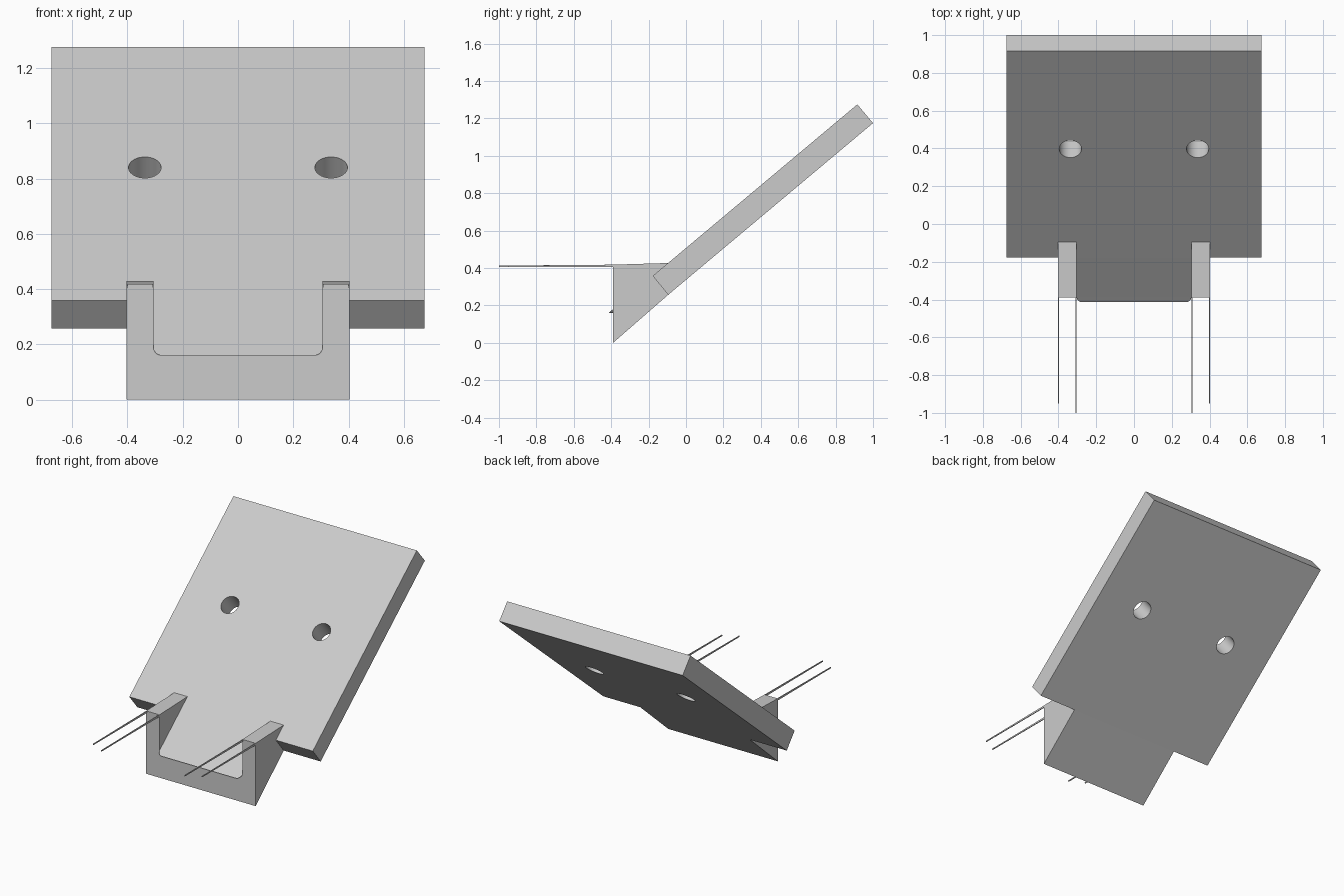
import bpy, bmesh, math
from mathutils import Vector, Matrix

if "Cube" in bpy.data.objects:
    bpy.data.objects.remove(bpy.data.objects["Cube"])

grey = bpy.data.materials.new("light grey")
grey.use_nodes = True
grey.diffuse_color = (0.6, 0.6, 0.6, 1)
grey.node_tree.nodes["Principled BSDF"].inputs["Base Color"].default_value = (0.6, 0.6, 0.6, 1)


def add_object(name, bm):
    bmesh.ops.recalc_face_normals(bm, faces=bm.faces)
    mesh = bpy.data.meshes.new(name)
    bm.to_mesh(mesh)
    bm.free()
    mesh.materials.append(grey)
    obj = bpy.data.objects.new(name, mesh)
    bpy.context.collection.objects.link(obj)
    return obj


def extrude(points, offset):
    """Solid made by sweeping a flat outline along an offset."""
    bm = bmesh.new()
    face = bm.faces.new([bm.verts.new(p) for p in points])
    swept = bmesh.ops.extrude_face_region(bm, geom=[face], use_keep_orig=True)
    moved = [g for g in swept["geom"] if isinstance(g, bmesh.types.BMVert)]
    bmesh.ops.translate(bm, verts=moved, vec=offset)
    return bm


def side_part(name, profile, x0, x1):
    return add_object(name, extrude([(x0, y, z) for y, z in profile], (x1 - x0, 0, 0)))


# Key points of the side profile (y, z)
LOW, FRONT_EDGE = (-0.095, 0.257), (-0.178, 0.358)
SLOPE = math.atan2(0.918, 1.095)
UP = Vector((0, -math.sin(SLOPE), math.cos(SLOPE)))
HALF, INNER, OUTER, FRONT = 0.675, 0.305, 0.403, -0.39

# Tilted plate with two drilled holes
plate = side_part("tilted_plate", [LOW, (1.0, 1.175), (0.916, 1.275), FRONT_EDGE], -HALF, HALF)
for side in (-1, 1):
    bm = bmesh.new()
    bmesh.ops.create_cone(bm, cap_ends=True, segments=48, radius1=0.059, radius2=0.059, depth=0.6,
                          matrix=Matrix.Translation((side * 0.337, 0.397, 0.84))
                          @ Matrix.Rotation(SLOPE, 4, "X"))
    cutter = add_object("hole_cutter", bm)
    cutter.hide_render = True
    cutter.hide_viewport = True
    cut = plate.modifiers.new("hole", "BOOLEAN")
    cut.operation = "DIFFERENCE"
    cut.solver = "EXACT"
    cut.object = cutter

# Bake the holes, then drop the cutters
bpy.context.view_layer.update()
graph = bpy.context.evaluated_depsgraph_get()
drilled = bpy.data.meshes.new_from_object(plate.evaluated_get(graph))
plate.modifiers.clear()
plate.data = drilled
for obj in [o for o in bpy.data.objects if o.name.startswith("hole_cutter")]:
    bpy.data.objects.remove(obj)
bpy.context.view_layer.objects.active = plate
plate.select_set(True)
bpy.ops.object.shade_smooth_by_angle(angle=math.radians(30))

# Foot wedge between the cheeks
side_part("foot_floor", [(FRONT, 0), (FRONT, 0.18), FRONT_EDGE, LOW], -INNER, INNER)

# Overhanging floor lip with rounded lower corners
radius = 0.028
outline = [(INNER, 0, 0.3)]
for side, start in ((1, 0), (-1, 90)):
    for i in range(7):
        a = math.radians(start + i * 15)
        outline.append((side * (INNER - radius) + radius * math.cos(a), 0,
                        0.16 + radius - radius * math.sin(a)))
outline.append((-INNER, 0, 0.3))
bm = extrude([(x, -0.45, z) for x, y, z in outline], (0, 0.06, 0))
cut = bmesh.ops.bisect_plane(bm, geom=bm.verts[:] + bm.edges[:] + bm.faces[:],
                             plane_co=(0, *FRONT_EDGE), plane_no=UP, clear_outer=True)
bmesh.ops.holes_fill(bm, edges=[e for e in bm.edges if e.is_boundary])
add_object("floor_lip", bm)

# Cheeks and the thin spikes that run forward from their top edges
for name, side in (("left", 1), ("right", -1)):
    side_part(name + "_cheek", [(FRONT, 0), (FRONT, 0.418), (-0.095, 0.427), LOW],
              side * INNER, side * OUTER)
    for label, x0, x1, tip in (("inner", INNER, INNER + 0.005, -1.0),
                               ("outer", OUTER - 0.005, OUTER, -0.95)):
        side_part(f"{name}_{label}_spike",
                  [(FRONT, 0.405), (FRONT, 0.418), (tip, 0.413), (tip, 0.406)],
                  side * x0, side * x1)
